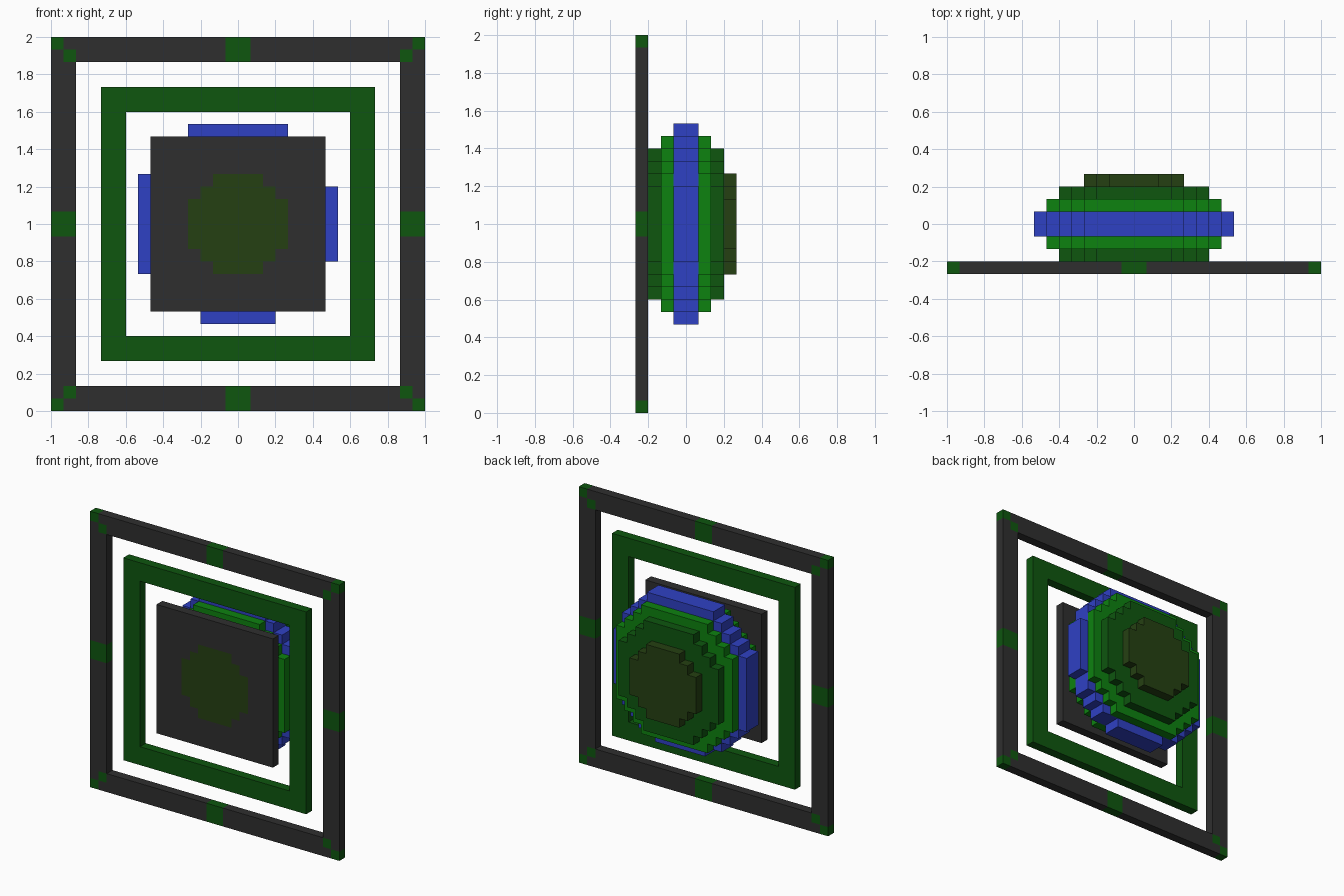
import bpy, bmesh

cube = bpy.data.objects.get("Cube")
if cube:
    bpy.data.objects.remove(cube, do_unlink=True)

U = 2 / 30  # size of one block


def material(name, rgb):
    lin = [((c / 255 + 0.055) / 1.055) ** 2.4 if c > 10 else c / 255 / 12.92 for c in rgb]
    mat = bpy.data.materials.new(name)
    mat.use_nodes = True
    mat.diffuse_color = (*lin, 1)
    bsdf = mat.node_tree.nodes["Principled BSDF"]
    bsdf.inputs["Base Color"].default_value = (*lin, 1)
    bsdf.inputs["Roughness"].default_value = 0.8
    return mat


charcoal = material("charcoal", (47, 47, 47))
dark_green = material("dark green", (14, 86, 15))
bright_green = material("bright green", (13, 130, 16))
blue = material("blue", (47, 65, 196))
olive = material("olive", (37, 64, 18))


def slab(name, y0, y1, inside, mats, accent=lambda x, z: False):
    """Extrude every block whose centre (x, z) passes a rule from y0 to y1, in blocks."""
    bm = bmesh.new()
    for i in range(-15, 15):
        for k in range(-15, 15):
            x, z = i + 0.5, k + 0.5
            if inside(x, z):
                corners = ((i, k), (i + 1, k), (i + 1, k + 1), (i, k + 1))
                face = bm.faces.new([bm.verts.new((a * U, y0 * U, 1 + c * U)) for a, c in corners])
                face.material_index = int(accent(x, z))
    bmesh.ops.remove_doubles(bm, verts=bm.verts[:], dist=1e-4)
    ext = bmesh.ops.extrude_face_region(bm, geom=bm.faces[:], use_keep_orig=True)
    moved = [g for g in ext["geom"] if isinstance(g, bmesh.types.BMVert)]
    bmesh.ops.translate(bm, verts=moved, vec=(0, (y1 - y0) * U, 0))
    # walls take the colour of the block they belong to
    bm.normal_update()
    bmesh.ops.recalc_face_normals(bm, faces=bm.faces[:])
    for f in bm.faces:
        c = f.calc_center_median() - f.normal * U * 0.5
        if abs(f.normal.y) < 0.5:
            f.material_index = int(accent(c.x / U, (c.z - 1) / U))
    mesh = bpy.data.meshes.new(name)
    bm.to_mesh(mesh)
    bm.free()
    for m in mats:
        mesh.materials.append(m)
    obj = bpy.data.objects.new(name, mesh)
    bpy.context.collection.objects.link(obj)
    return obj


def ring(outer, inner):
    return lambda x, z: inner < max(abs(x), abs(z)) < outer


def disc(layer):
    """Slice of a flattened ball, eight blocks in radius and four deep."""
    return lambda x, z: x * x + z * z + (2 * layer) ** 2 <= 64


def frame_accent(x, z):
    corner = abs(abs(x) - abs(z)) < 0.1
    middle = min(abs(x), abs(z)) < 1
    return corner or middle


def belt(x, z):
    # the top and one side have a slightly wider outer row
    wide_top = z > 7 and z < 8 and abs(x) < 4
    wide_side = x < -7 and x > -8 and abs(z) < 4
    return disc(0.5)(x, z) or wide_top or wide_side


# Flat front layer: outer frame, inner ring and square plate with inlaid disc
slab("outer_frame", -4, -3, ring(15, 13), [charcoal, dark_green], frame_accent)
slab("inner_ring", -4, -3, ring(11, 9), [dark_green])
slab("front_plate", -4, -3, ring(7, -1), [charcoal, olive], disc(3.5))

# Stepped ball behind the plate
slab("ball_front_dark_layer", -3, -2, disc(2.5), [dark_green])
slab("ball_front_bright_layer", -2, -1, disc(1.5), [bright_green])
slab("ball_belt", -1, 1, belt, [blue])
slab("ball_back_bright_layer", 1, 2, disc(1.5), [bright_green])
slab("ball_back_dark_layer", 2, 3, disc(2.5), [dark_green])
slab("ball_back_cap", 3, 4, disc(3.5), [olive])
